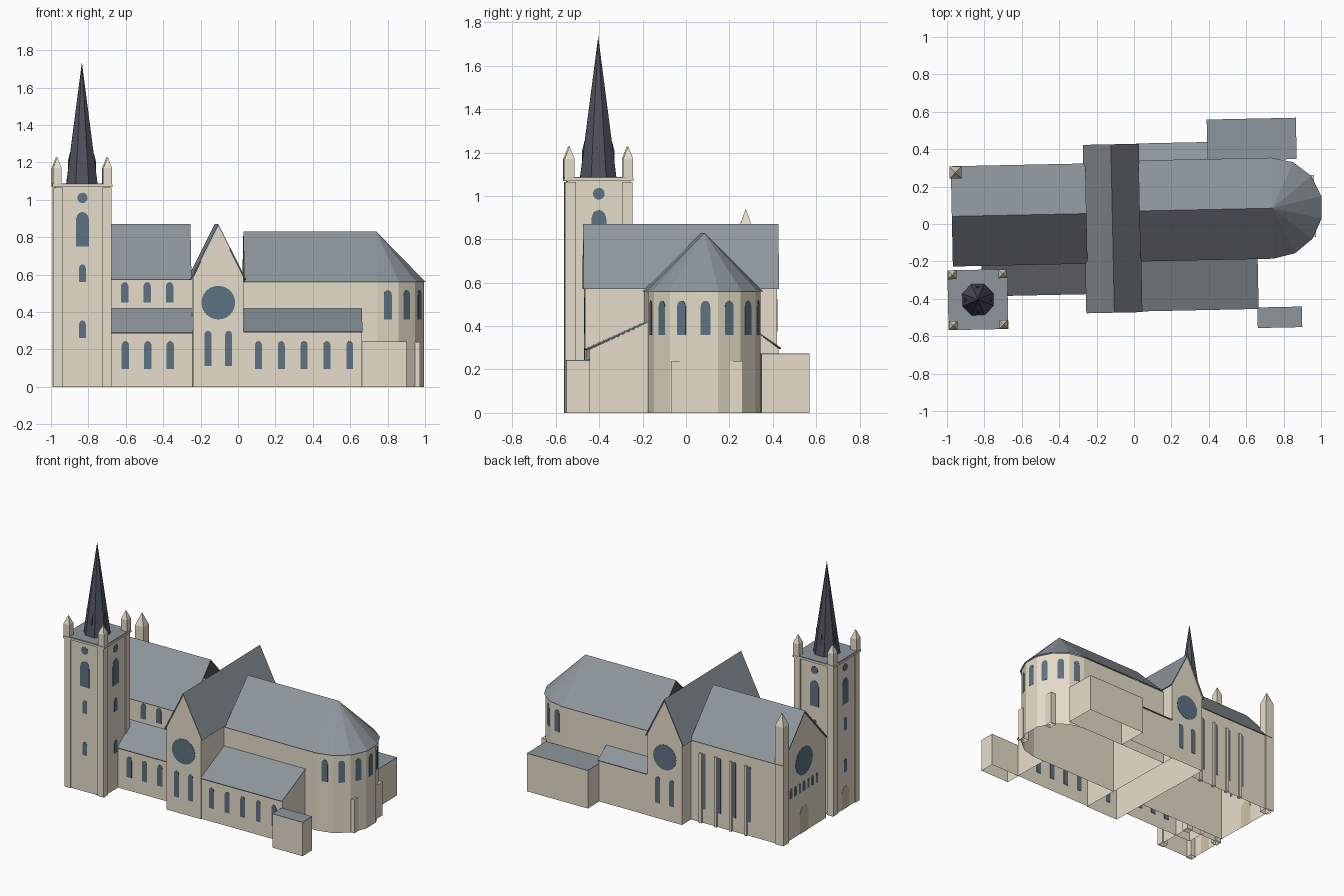
import bpy, bmesh
from math import sin, cos, pi, radians
from mathutils import Matrix, Vector

if "Cube" in bpy.data.objects:
    bpy.data.objects.remove(bpy.data.objects["Cube"])

TURN = Matrix.Rotation(radians(1.2), 4, 'Z')   # whole church is slightly skewed to the grid
AXIS = 0.069                                   # centre line of chancel
NAVE = 0.061                                   # centre line of nave


def material(name, rgb):
    m = bpy.data.materials.new(name)
    m.diffuse_color = (*rgb, 1)
    m.use_nodes = True
    m.node_tree.nodes["Principled BSDF"].inputs["Base Color"].default_value = m.diffuse_color
    return m


STONE = material("stone", (0.80, 0.73, 0.59))
DOOR = material("door_stone", (0.62, 0.54, 0.38))
SLATE = material("slate", (0.27, 0.305, 0.335))
LEAD = material("dark_slate", (0.08, 0.085, 0.11))
GLASS = material("glass", (0.11, 0.17, 0.23))


def finish(name, bm, mat, open_top=None):
    bmesh.ops.recalc_face_normals(bm, faces=bm.faces)
    # walls are open at the ground, and under the roofs where asked
    levels = [0] + ([open_top] if open_top else [])
    gone = [f for f in bm.faces if any(all(abs(v.co.z - z) < 1e-4 for v in f.verts) for z in levels)]
    bmesh.ops.delete(bm, geom=gone, context='FACES')
    bm.transform(TURN)
    me = bpy.data.meshes.new(name)
    bm.to_mesh(me)
    bm.free()
    me.materials.append(mat)
    ob = bpy.data.objects.new(name, me)
    bpy.context.collection.objects.link(ob)


def sweep(bm, pts, offset):
    """Closed solid from a planar outline moved along an offset."""
    f = bm.faces.new([bm.verts.new(p) for p in pts])
    r = bmesh.ops.extrude_face_region(bm, geom=[f], use_keep_orig=True)
    bmesh.ops.translate(bm, vec=offset, verts=[g for g in r["geom"] if isinstance(g, bmesh.types.BMVert)])


def add_cone(bm, pts, z0, z1, apex):
    base = [bm.verts.new((x, y, z0)) for x, y in pts]
    tip = bm.verts.new((*apex, z1))
    bm.faces.new(base)
    for i, v in enumerate(base):
        bm.faces.new((v, base[(i + 1) % len(base)], tip))


def rect(x0, x1, y0, y1):
    return [(x0, y0), (x1, y0), (x1, y1), (x0, y1)]


def square(x, y, h):
    return rect(x - h, x + h, y - h, y + h)


def column(name, pts, z0, z1, mat=STONE, open_top=False):
    bm = bmesh.new()
    sweep(bm, [(x, y, z0) for x, y in pts], (0, 0, z1 - z0))
    finish(name, bm, mat, z1 if open_top else None)


def cone(name, pts, z0, z1, apex, mat):
    bm = bmesh.new()
    add_cone(bm, pts, z0, z1, apex)
    finish(name, bm, mat, z0)


def pinnacle(name, x, y, h, z0, z1, z2, mat=STONE):
    bm = bmesh.new()
    sweep(bm, [(a, b, z0) for a, b in square(x, y, h)], (0, 0, z1 - z0))
    add_cone(bm, square(x, y, h), z1, z2, (x, y))
    finish(name, bm, mat, z1)


def along_x(name, prof, x0, x1, mat):
    bm = bmesh.new()
    sweep(bm, [(x0, y, z) for y, z in prof], (x1 - x0, 0, 0))
    finish(name, bm, mat)


def along_y(name, prof, y0, y1, mat):
    bm = bmesh.new()
    sweep(bm, [(x, y0, z) for x, z in prof], (0, y1 - y0, 0))
    finish(name, bm, mat)


def gable(c, h, eave, ridge):
    return [(c - h, eave), (c, ridge), (c + h, eave)]


def chevron(c, h, eave, ridge):
    return gable(c, h, eave, ridge) + [(c + h - 0.007, eave), (c, ridge - 0.012), (c - h + 0.007, eave)]


def arch(w, z0, z1):
    r = w / 2
    n = 8
    return [(-r, z0), (r, z0)] + [(r * cos(pi * i / n), z1 - 1.3 * r + 1.3 * r * sin(pi * i / n)) for i in range(n + 1)]


def disc(r, z):
    return [(r * cos(pi * i / 12), z + r * sin(pi * i / 12)) for i in range(24)]


def panels(name, items, mat=GLASS):
    """Thin panels set on walls; each item is x, y, facing angle, outline."""
    bm = bmesh.new()
    for x, y, deg, outline in items:
        a = radians(deg)
        n, t = Vector((cos(a), sin(a), 0)), Vector((-sin(a), cos(a), 0))
        o = Vector((x, y, 0)) - n * 0.003
        sweep(bm, [o + t * s + Vector((0, 0, z)) for s, z in outline], n * 0.005)
    finish(name, bm, mat)


S, N, W, E = -90, 90, 180, 0

# Nave with west gable
column("nave_walls", rect(-0.965, -0.25, NAVE - 0.255, NAVE + 0.255), 0, 0.58, open_top=True)
along_x("west_gable", gable(NAVE, 0.255, 0.577, 0.857), -0.965, -0.955, STONE)
along_x("nave_roof", chevron(NAVE, 0.268, 0.575, 0.87), -0.973, -0.253, SLATE)
panels("west_windows", [(-0.965, NAVE, W, disc(0.1, 0.51))] +
       [(-0.965, NAVE + 0.05 * i, W, arch(0.024, 0.295, 0.365)) for i in range(-3, 4)])
panels("west_door", [(-0.965, NAVE, W, arch(0.1, 0, 0.19))], DOOR)
pinnacle("corner_turret", -0.949, 0.295, 0.032, 0, 0.85, 0.94)
panels("clerestory_windows", [(x, NAVE - 0.255, S, arch(0.04, 0.45, 0.56)) for x in (-0.61, -0.49, -0.37)])
north_bays = [-0.33 - 0.118 * i for i in range(4)]
for x in north_bays:
    column("north_buttress", rect(x - 0.01, x + 0.01, 0.30, 0.329), 0, 0.5)
panels("north_windows", [(x - 0.025, NAVE + 0.255, N, arch(0.022, 0.1, 0.5)) for x in north_bays])

# Transept
TC = -0.115
along_y("transept_walls", [(TC - 0.135, 0), (TC - 0.135, 0.585), (TC, 0.86), (TC + 0.135, 0.585), (TC + 0.135, 0)],
        -0.465, 0.42, STONE)
along_y("transept_roof", chevron(TC, 0.15, 0.572, 0.87), -0.472, 0.4285, SLATE)
for y, d, side in ((-0.465, S, "south"), (0.42, N, "north")):
    panels(side + "_transept_windows", [(TC, y, d, disc(0.09, 0.45))] +
           [(TC + s, y, d, arch(0.038, 0.11, 0.30)) for s in (-0.055, 0.055)])

# Chancel and seven-sided apse
APSE = 0.741


def half_ring(r):
    return [(APSE + r * sin(pi * i / 7), AXIS - r * cos(pi * i / 7)) for i in range(8)]


column("chancel_and_apse_walls", [(0.02, AXIS + 0.26), (0.02, AXIS - 0.26)] + half_ring(0.26), 0, 0.56, open_top=True)
along_x("chancel_roof", chevron(AXIS, 0.27, 0.56, 0.83), 0.03, APSE, SLATE)
cone("apse_roof", half_ring(0.27), 0.56, 0.83, (APSE, AXIS), SLATE)
ap = 0.26 * cos(pi / 14)
panels("apse_windows", [(APSE + ap * cos(pi * k / 7), AXIS + ap * sin(pi * k / 7), 180 * k / 7,
                         arch(0.044, 0.36, 0.517)) for k in range(-3, 4)])
column("apse_buttress_south", rect(0.92, 0.972, -0.09, -0.045), 0, 0.24)
column("apse_buttress_north", rect(0.92, 0.968, 0.18, 0.243), 0, 0.24)

# Lean-to aisles: x range, inner wall, outer wall, eave and top height
for name, x0, x1, yi, yo, eave, top in (("south_west_aisle", -0.82, -0.25, -0.194, -0.36, 0.29, 0.42),
                                        ("south_east_aisle", 0.02, 0.653, -0.191, -0.458, 0.295, 0.42),
                                        ("north_aisle", 0.02, 0.40, 0.329, 0.418, 0.30, 0.37)):
    out = 0.012 if yo > 0 else -0.01
    along_x(name + "_walls", [(yi, 0), (yi, top - 0.006), (yo, eave - 0.002), (yo, 0)], x0, x1, STONE)
    along_x(name + "_roof", [(yi, top), (yo + out, eave), (yo + out, eave - 0.005), (yi, top - 0.006)],
            x0, x1 + 0.004, SLATE)
panels("west_aisle_windows", [(x, -0.36, S, arch(0.04, 0.095, 0.245)) for x in (-0.61, -0.49, -0.37)])
panels("east_aisle_windows", [(0.1 + 0.122 * i, -0.458, S, arch(0.037, 0.095, 0.245)) for i in range(5)])

# Flat-roofed side rooms
for name, x0, x1, y0, y1, h in (("vestry", 0.40, 0.877, 0.329, 0.55, 0.27),
                                ("south_east_room", 0.65, 0.888, -0.57, -0.46, 0.24)):
    column(name, rect(x0, x1, y0, y1), 0, h, open_top=True)
    column(name + "_roof", rect(x0, x1, y0, y1), h, h + 0.003, SLATE)

# Tower
TX, TY = -0.843, -0.387
column("tower_body", square(TX, TY, 0.145), 0, 1.07, open_top=True)
for sx in (-1, 1):
    for sy in (-1, 1):
        column("tower_corner_buttress", square(TX + sx * 0.13, TY + sy * 0.13, 0.024), 0, 1.065)
        pinnacle("tower_pinnacle", TX + sx * 0.135, TY + sy * 0.135, 0.023, 1.08, 1.17, 1.23)
column("tower_cornice", square(TX, TY, 0.16), 1.068, 1.082)
column("tower_roof", square(TX, TY, 0.158), 1.082, 1.087, SLATE)
tower_windows = []
for d in (S, N, W, E):
    x, y = TX + 0.145 * cos(radians(d)), TY + 0.145 * sin(radians(d))
    tower_windows += [(x, y, d, disc(0.027, 1.01)), (x, y, d, arch(0.07, 0.75, 0.935)),
                      (x, y, d, arch(0.036, 0.56, 0.655)), (x, y, d, arch(0.036, 0.26, 0.355))]
panels("tower_windows", tower_windows)
panels("tower_door", [(TX - 0.145, TY, W, arch(0.08, 0, 0.16))], DOOR)

# Spire with four small dormers
cone("spire", [(TX + 0.09 * cos(pi * (i + 0.5) / 4), TY + 0.09 * sin(pi * (i + 0.5) / 4)) for i in range(8)],
     1.087, 1.735, (TX, TY), LEAD)
for dx, dy in ((1, 0), (-1, 0), (0, 1), (0, -1)):
    pinnacle("spire_dormer", TX + 0.064 * dx, TY + 0.064 * dy, 0.01, 1.12, 1.21, 1.25, LEAD)
